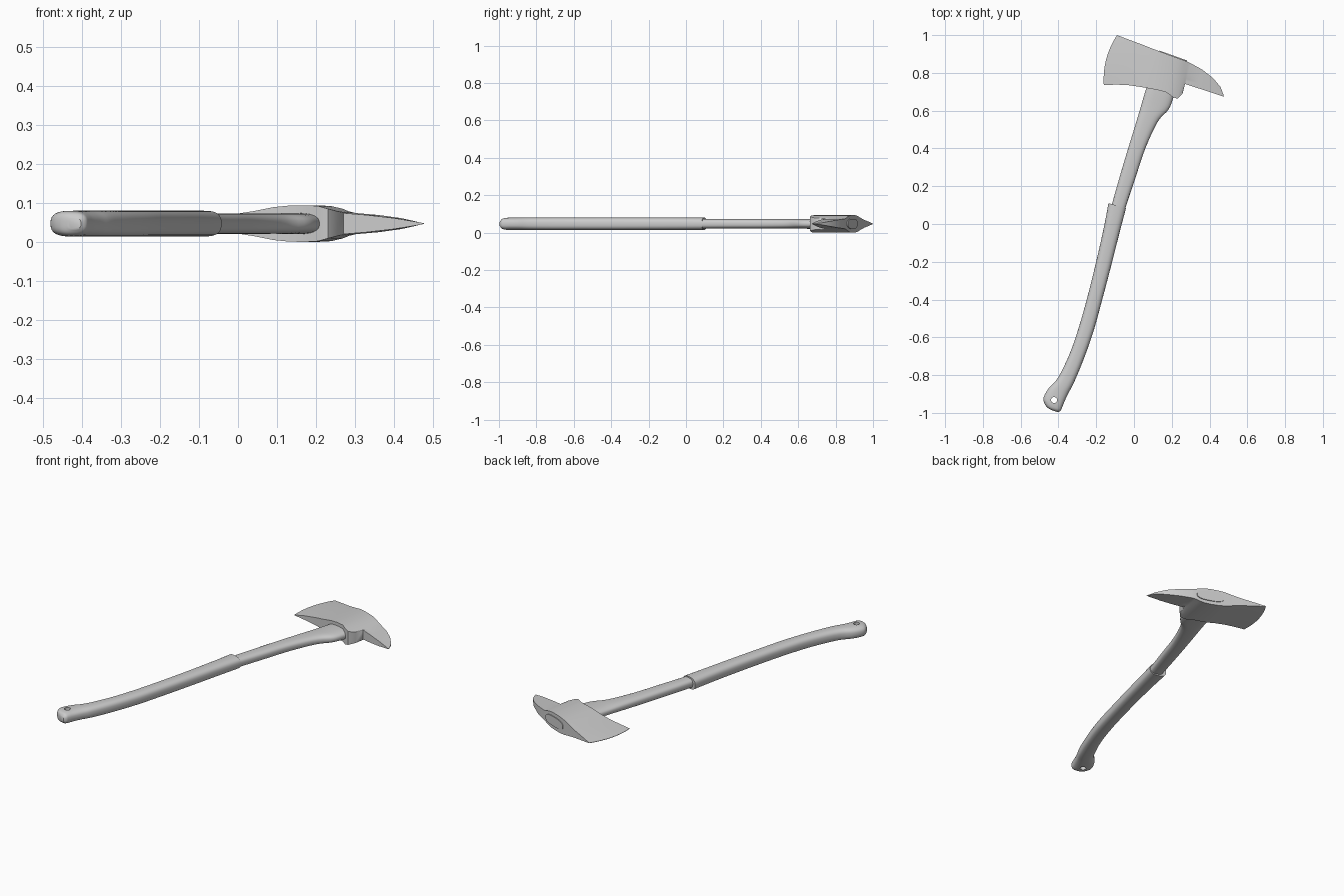
import bpy, bmesh, math
from mathutils import Vector

if "Cube" in bpy.data.objects:
    bpy.data.objects.remove(bpy.data.objects["Cube"])

ZC = 0.047  # height of the axe's mid plane


def finish(bm, name, angle):
    bmesh.ops.recalc_face_normals(bm, faces=bm.faces)
    me = bpy.data.meshes.new(name)
    bm.to_mesh(me)
    bm.free()
    ob = bpy.data.objects.new(name, me)
    bpy.context.collection.objects.link(ob)
    smooth(ob, angle)
    return ob


def smooth(ob, angle):
    bpy.ops.object.select_all(action='DESELECT')
    bpy.context.view_layer.objects.active = ob
    ob.select_set(True)
    bpy.ops.object.shade_smooth_by_angle(angle=math.radians(angle))


def refine(rows, steps):
    """Catmull-Rom interpolation of rows of numbers."""
    rows = [Vector(r) for r in rows]
    out = []
    for i in range(len(rows) - 1):
        a, b, c, d = (rows[max(i - 1, 0)], rows[i], rows[i + 1],
                      rows[min(i + 2, len(rows) - 1)])
        for k in range(steps):
            t = k / steps
            out.append(0.5 * (2 * b + (c - a) * t + (2 * a - 5 * b + 4 * c - d) * t * t
                              + (3 * b - a - 3 * c + d) * t ** 3))
    return out + [rows[-1]]


def skin(bm, rings):
    """Bridge closed rings of points and cap both ends."""
    vs = [[bm.verts.new(p) for p in r] for r in rings]
    n = len(vs[0])
    for a, b in zip(vs, vs[1:]):
        for j in range(n):
            k = (j + 1) % n
            bm.faces.new((a[j], a[k], b[k], b[j]))
    bm.faces.new(vs[0])
    bm.faces.new(vs[-1])


def loft(name, rows, steps=4, seg=32, power=2.7):
    """Rounded-rectangle bar; rows are left x, y, right x, y, half thickness."""
    rings = []
    for lx, ly, rx, ry, h in refine(rows, steps):
        ring = []
        for j in range(seg):
            a = 2 * math.pi * j / seg
            c, s = math.cos(a), math.sin(a)
            u = math.copysign(abs(c) ** (2 / power), c) / 2 + 0.5
            w = math.copysign(abs(s) ** (2 / power), s)
            ring.append((lx + (rx - lx) * u, ly + (ry - ly) * u, ZC + h * w))
        rings.append(ring)
    bm = bmesh.new()
    skin(bm, rings)
    return finish(bm, name, 40)


# wooden shaft, flaring into the head and through the eye
loft("shaft", [
    (-0.135, 0.03, -0.062, 0.01, 0.026),
    (-0.118, 0.10, -0.045, 0.085, 0.026),
    (-0.070, 0.27, 0.008, 0.245, 0.026),
    (-0.028, 0.41, 0.060, 0.40, 0.026),
    (0.018, 0.56, 0.125, 0.54, 0.026),
    (0.040, 0.635, 0.182, 0.605, 0.026),
    (0.063, 0.712, 0.207, 0.665, 0.027),
    (0.095, 0.80, 0.235, 0.755, 0.027),
    (0.135, 0.918, 0.280, 0.866, 0.027)])

# thicker grip sleeve with a rounded, swollen end
grip = loft("grip", [
    (-0.135, 0.110, -0.042, 0.085, 0.033),
    (-0.160, -0.02, -0.075, -0.04, 0.033),
    (-0.198, -0.19, -0.118, -0.21, 0.033),
    (-0.245, -0.38, -0.168, -0.40, 0.033),
    (-0.290, -0.54, -0.215, -0.57, 0.033),
    (-0.338, -0.68, -0.268, -0.72, 0.033),
    (-0.400, -0.81, -0.318, -0.84, 0.033),
    (-0.452, -0.870, -0.347, -0.895, 0.033),
    (-0.479, -0.920, -0.368, -0.940, 0.033),
    (-0.474, -0.950, -0.380, -0.970, 0.032),
    (-0.458, -0.972, -0.388, -0.988, 0.027),
    (-0.435, -0.986, -0.402, -0.997, 0.014)])

# hanging hole through the grip end
bpy.ops.mesh.primitive_cylinder_add(vertices=24, radius=0.016, depth=0.3,
                                    location=(-0.423, -0.932, ZC))
cutter = bpy.context.object
cutter.name = "hole_cutter"
cutter.hide_render = True
mod = grip.modifiers.new("hole", 'BOOLEAN')
mod.operation = 'DIFFERENCE'
mod.solver = 'EXACT'
mod.object = cutter
bpy.context.view_layer.update()
cut = bpy.data.meshes.new_from_object(
    grip.evaluated_get(bpy.context.evaluated_depsgraph_get()))
grip.modifiers.clear()
grip.data = cut
bpy.data.objects.remove(cutter)
smooth(grip, 40)

# head: columns from cutting edge to spike tip
# lower x, y, upper x, y, half thickness
COLS = [
    (-0.160, 0.735, -0.090, 1.000, 0.001),
    (-0.095, 0.738, -0.025, 0.975, 0.012),
    (-0.030, 0.735, 0.035, 0.953, 0.021),
    (0.040, 0.725, 0.085, 0.933, 0.032),
    (0.090, 0.716, 0.125, 0.918, 0.042),
    (0.130, 0.708, 0.160, 0.905, 0.046),
    (0.172, 0.697, 0.200, 0.890, 0.047),
    (0.205, 0.672, 0.238, 0.876, 0.045),
    (0.230, 0.663, 0.268, 0.865, 0.038),
    (0.257, 0.690, 0.285, 0.858, 0.031),
    (0.270, 0.742, 0.302, 0.850, 0.027),
    (0.330, 0.722, 0.360, 0.818, 0.022),
    (0.400, 0.699, 0.418, 0.773, 0.014),
    (0.455, 0.681, 0.458, 0.725, 0.005),
    (0.476, 0.674, 0.474, 0.684, 0.001)]
NV = 9
rings = []
for i, (lx, ly, ux, uy, h) in enumerate(COLS):
    bulge = max(0.0, 1 - i / 3) * 0.022  # curved cutting edge
    line = []
    for k in range(NV):
        t = k / (NV - 1)
        b = bulge * 4 * t * (1 - t)
        line.append((lx + (ux - lx) * t - b, ly + (uy - ly) * t + 0.27 * b))
    rings.append([(x, y, ZC + h) for x, y in line]
                 + [(x, y, ZC - h) for x, y in reversed(line)])
bm = bmesh.new()
skin(bm, rings)
finish(bm, "axe_head", 35)
